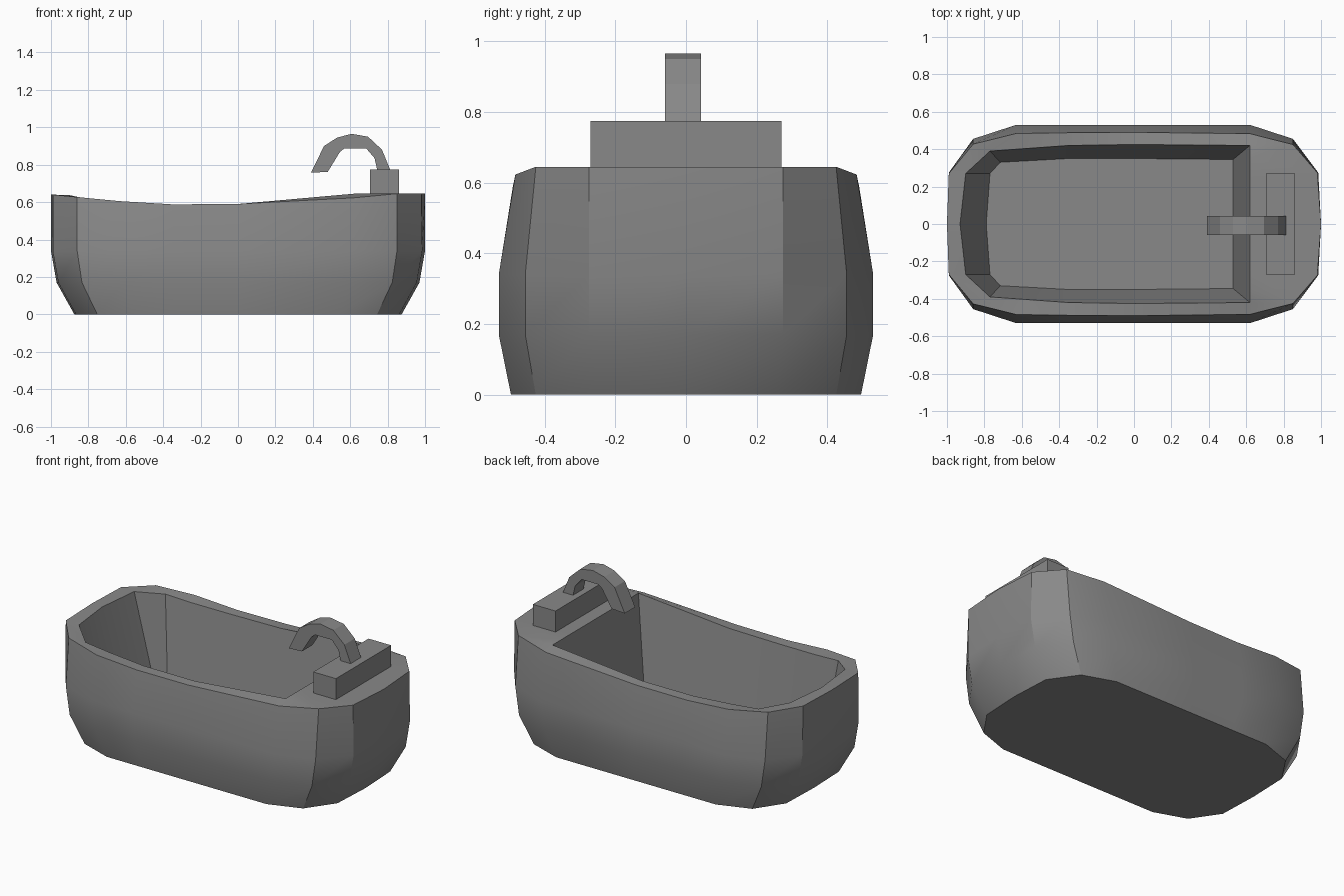
import bpy
import bmesh
import math

cube = bpy.data.objects.get("Cube")
if cube:
    bpy.data.objects.remove(cube, do_unlink=True)

# One flat colour for everything
grey = bpy.data.materials.new("grey")
grey.use_nodes = True
colour = (0.25, 0.25, 0.25, 1)
grey.diffuse_color = colour
grey.node_tree.nodes["Principled BSDF"].inputs["Base Color"].default_value = colour


def make_object(name, bm):
    """Turn a bmesh into a named grey object."""
    bmesh.ops.recalc_face_normals(bm, faces=bm.faces)
    mesh = bpy.data.meshes.new(name)
    bm.to_mesh(mesh)
    bm.free()
    mesh.materials.append(grey)
    obj = bpy.data.objects.new(name, mesh)
    bpy.context.collection.objects.link(obj)
    return obj


def full_ring(half):
    """Close a half outline by mirroring it across y = 0."""
    return half + [(x, -y, z) for x, y, z in reversed(half[1:-1])]


def scaled(outline, sx, sy, z):
    return [(x * sx, y * sy, z) for x, y in outline]


# Half outlines from the tap end to the sloping end
belly = [(1, 0), (.985, .275), (.85, .455), (.62, .53), (0, .53),
         (-.35, .53), (-.63, .53), (-.86, .455), (-.99, .275), (-1, 0)]
rim_outer = [(1, 0, .645), (.98, .275, .645), (.85, .425, .645),
             (.62, .483, .623), (0, .49, .59), (-.35, .488, .588),
             (-.63, .484, .605), (-.86, .427, .627), (-.99, .27, .64), (-1, 0, .64)]
rim_inner = [(.62, 0, .645), (.62, .25, .645), (.62, .35, .645),
             (.62, .42, .645), (0, .425, .59), (-.35, .42, .588),
             (-.6, .402, .598), (-.77, .39, .61), (-.9, .27, .637), (-.93, 0, .637)]
floor = [(.53, 0), (.53, .2), (.53, .29), (.53, .345), (0, .35),
         (-.35, .35), (-.55, .339), (-.715, .33), (-.77, .27), (-.79, 0)]

# Tub: outer shell, rim and basin skinned ring by ring
rings = [scaled(belly, .875, .935, 0), scaled(belly, .97, 1, .17),
         scaled(belly, 1, 1, .34), rim_outer, rim_inner,
         scaled(floor, 1, 1, .135)]
bm = bmesh.new()
loops = [[bm.verts.new(p) for p in full_ring(r)] for r in rings]
for low, high in zip(loops, loops[1:]):
    for i in range(len(low)):
        j = (i + 1) % len(low)
        bm.faces.new((low[i], low[j], high[j], high[i]))
bm.faces.new(loops[0])
bm.faces.new(loops[-1])
tub = make_object("tub", bm)
bpy.ops.object.select_all(action="DESELECT")
tub.select_set(True)
bpy.context.view_layer.objects.active = tub
bpy.ops.object.shade_smooth_by_angle(angle=math.radians(30))

# Tap base: a plain block on the wide end of the rim
bm = bmesh.new()
bmesh.ops.create_cube(bm, size=1)
bmesh.ops.scale(bm, vec=(.155, .54, .135), verts=bm.verts)
bmesh.ops.translate(bm, vec=(.782, 0, .7075), verts=bm.verts)
make_object("tap_base", bm)

# Spout: a faceted arch profile pulled across its width
arch_outer = [(.39, .757), (.46, .9), (.53, .945), (.607, .965),
              (.695, .95), (.77, .88), (.815, .77)]
arch_inner = [(.48, .762), (.545, .868), (.57, .888), (.625, .888),
              (.685, .888), (.73, .835), (.745, .77)]
bm = bmesh.new()
sections = []
for outer, inner in zip(arch_outer, arch_inner):
    sections.append([bm.verts.new((x, y, z)) for (x, z), y in
                     ((outer, -.06), (outer, .042), (inner, .042), (inner, -.06))])
for a, b in zip(sections, sections[1:]):
    for i in range(4):
        j = (i + 1) % 4
        bm.faces.new((a[i], a[j], b[j], b[i]))
bm.faces.new(sections[0])
bm.faces.new(sections[-1])
make_object("spout", bm)
